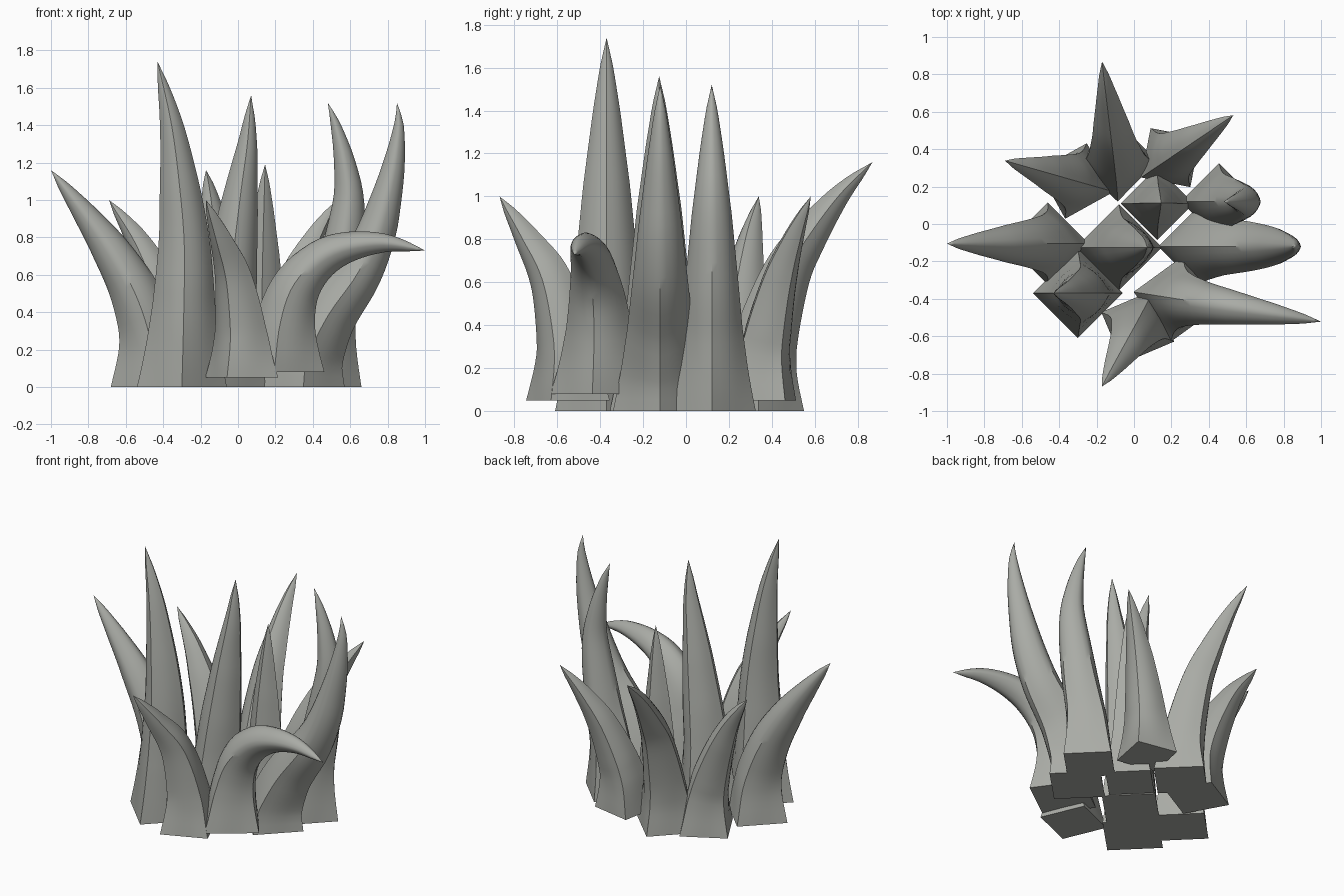
import bpy, bmesh, math
from mathutils import Vector

if "Cube" in bpy.data.objects:
    bpy.data.objects.remove(bpy.data.objects["Cube"])

mat = bpy.data.materials.new("stone_grey")
mat.diffuse_color = (0.40, 0.41, 0.38, 1.0)
mat.use_nodes = True
mat.node_tree.nodes["Principled BSDF"].inputs["Base Color"].default_value = mat.diffuse_color

RINGS, SIDES = 28, 24
# ridge radius along the blade (fraction of length, fraction of foot radius)
PROFILE = [(0, 1), (.06, .91), (.13, .82), (.25, .70), (.4, .60), (.6, .455),
           (.8, .265), (.92, .13), (1, 0)]


def radius_at(t):
    for (a, ra), (b, rb) in zip(PROFILE, PROFILE[1:]):
        if t <= b:
            return ra + (rb - ra) * (t - a) / (b - a)
    return 0


def resample(pts, n):
    """Smooth curve through pts, sampled at n + 1 even steps."""
    ext = [pts[0] * 2 - pts[1]] + pts + [pts[-1] * 2 - pts[-2]]
    fine = []
    for i in range(len(pts) - 1):
        a, b, c, d = ext[i:i + 4]
        for k in range(16):
            t = k / 16
            fine.append(.5 * (2 * b + (c - a) * t + (2 * a - 5 * b + 4 * c - d) * t * t
                              + (3 * b - a - 3 * c + d) * t ** 3))
    fine.append(pts[-1])
    dist = [0]
    for p, q in zip(fine, fine[1:]):
        dist.append(dist[-1] + (q - p).length)
    out, j = [], 0
    for i in range(n + 1):
        s = dist[-1] * i / n
        while j < len(fine) - 2 and dist[j + 1] < s:
            j += 1
        out.append(fine[j].lerp(fine[j + 1], (s - dist[j]) / (dist[j + 1] - dist[j])))
    return out


def blade(name, base, heading, radius, bend, twist=0, keep=.25, slim=1):
    """Tapering blade, square at the foot and rounder above.
    bend lists (distance along heading, height); keep is how square it stays."""
    h = math.radians(heading)
    lean = Vector((math.cos(h), math.sin(h), 0))
    side = Vector((-math.sin(h), math.cos(h), 0))
    base = Vector(base)
    spine = [base] + [Vector((base.x, base.y, 0)) + lean * d + Vector((0, 0, z)) for d, z in bend]
    pts = resample(spine, RINGS)

    bm = bmesh.new()
    rings = []
    for i in range(RINGS):
        t = i / RINGS
        tan = Vector((0, 0, 1))
        if i:  # ease from the level foot to the blade's own direction
            tan = tan.lerp((pts[i + 1] - pts[i - 1]).normalized(), min(1, t / .2)).normalized()
        front = side.cross(tan)
        square = max(keep, (1 - t) ** 1.8)
        r = radius * radius_at(t) * (1 + (slim - 1) * min(1, t * 2))
        ring = []
        for k in range(SIDES):
            a = 2 * math.pi * k / SIDES
            diamond = 1 / (abs(math.cos(a)) + abs(math.sin(a)))
            rr = r * (1 + (diamond - 1) * square)
            a += math.radians(twist)
            ring.append(bm.verts.new(pts[i] + (front * math.cos(a) + side * math.sin(a)) * rr))
        rings.append(ring)
    tip = bm.verts.new(pts[-1])
    for lo, hi in zip(rings, rings[1:]):
        for k in range(SIDES):
            n = (k + 1) % SIDES
            bm.faces.new((lo[k], lo[n], hi[n], hi[k]))
    for k in range(SIDES):
        bm.faces.new((rings[-1][k], rings[-1][(k + 1) % SIDES], tip))
    # crisp square foot
    foot = bm.faces.new(rings[0][::-1])
    bmesh.ops.recalc_face_normals(bm, faces=bm.faces)
    for f in bm.faces:
        f.smooth = f is not foot
    for e in foot.edges:
        e.smooth = False
    for e in bm.edges:  # sharp ridges where the section is still angular
        if len(e.link_faces) == 2 and e.calc_face_angle() > math.radians(40):
            e.smooth = False
    me = bpy.data.meshes.new(name)
    bm.to_mesh(me)
    bm.free()
    me.materials.append(mat)
    ob = bpy.data.objects.new(name, me)
    bpy.context.collection.objects.link(ob)


# tall upright blades in the middle
blade("tall_blade", (-.30, -.37, 0), 180, .24,
      [(-.01, .4), (-.013, .75), (.01, 1.05), (.055, 1.4), (.13, 1.74)], keep=.5)
blade("centre_blade", (-.08, -.125, 0), 0, .23, [(.02, .4), (.09, 1.0), (.13, 1.3), (.15, 1.56)], keep=.4)
blade("short_centre_blade", (.125, .11, 0), 10, .195, [(.005, .6), (.02, 1.19)], twist=-10, keep=.8)

# curved blades on the right
blade("s_curve_blade", (.455, .12, 0), 0, .205,
      [(.02, .3), (.08, .6), (.135, .97), (.115, 1.2), (.067, 1.4), (.025, 1.52)])
blade("sweeping_blade", (.35, -.12, 0), 0, .22,
      [(.02, .15), (.13, .38), (.285, .6), (.38, .8), (.44, 1.0), (.485, 1.2), (.51, 1.4), (.5, 1.52)])
blade("drooping_blade", (.23, -.40, .08), -9, .235,
      [(.02, .33), (.08, .53), (.20, .67), (.35, .745), (.56, .77), (.78, .73)], slim=.88)

# outward leaning blades around the rim
blade("left_blade", (-.46, -.105, 0), 180, .22, [(.01, .25), (.09, .5), (.22, .73), (.37, .94), (.54, 1.16)])
blade("front_blade", (.02, -.55, .05), 239, .21,
      [(.01, .3), (.09, .6), (.22, .8), (.372, 1.0)], twist=9, keep=.6)
blade("back_blade", (-.09, .335, 0), 98.6, .215,
      [(.01, .2), (.06, .42), (.14, .65), (.23, .8), (.38, 1.0), (.54, 1.16)], twist=-8, keep=.6)
blade("back_left_blade", (-.31, .23, 0), 164, .21, [(.02, .25), (.10, .5), (.23, .77), (.395, 1.0)], keep=.5)
blade("back_right_blade", (.195, .355, .05), 34, .19, [(.03, .3), (.14, .6), (.27, .82), (.405, 1.0)], keep=.5)
